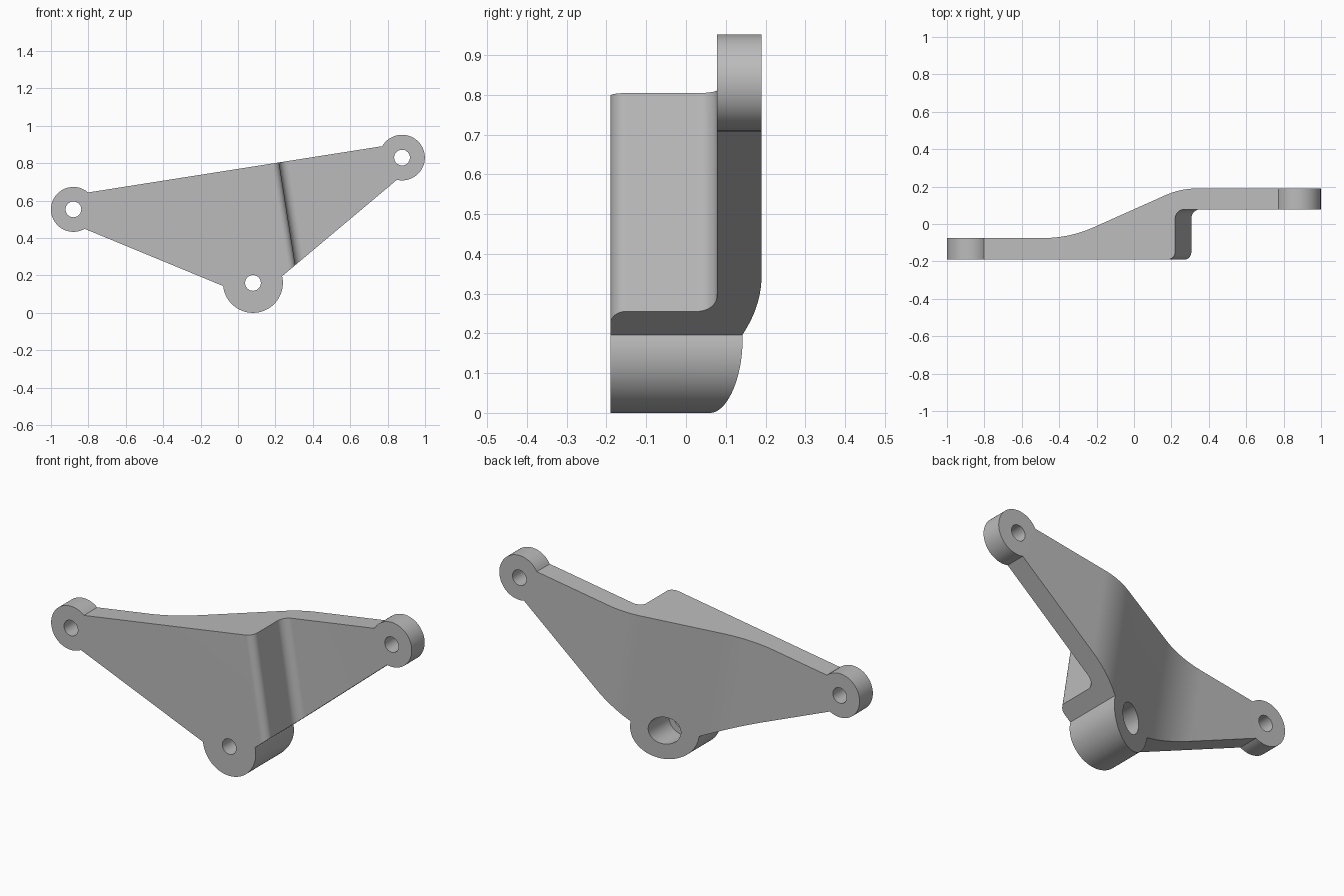
import bpy
import bmesh
from math import cos, sin, radians, atan
from mathutils import Vector, Matrix

cube = bpy.data.objects.get("Cube")
if cube:
    bpy.data.objects.remove(cube, do_unlink=True)

TILT = atan(0.158)      # slope of the top edge
TOP = 0.768             # height of the top edge at x = 0


def arc(x, z, r, start, end, steps=48):
    """Points of an arc, angles in degrees."""
    angles = [radians(start + (end - start) * i / steps) for i in range(steps + 1)]
    return [(x + r * cos(a), z + r * sin(a)) for a in angles]


def rounded(corners, steps=12):
    """Polygon whose corners are rounded by a tangent length each."""
    pts = []
    for i, (x, y, t) in enumerate(corners):
        c = Vector((x, y))
        if t == 0:
            pts.append(c)
            continue
        prev, nxt = corners[i - 1], corners[(i + 1) % len(corners)]
        a = (Vector(prev[:2]) - c).normalized()
        b = (Vector(nxt[:2]) - c).normalized()
        centre = c + (a + b) * t / (1 + a.dot(b))
        p, q = c + a * t - centre, c + b * t - centre
        for k in range(steps + 1):
            pts.append(centre + p.lerp(q, k / steps).normalized() * p.length)
    return pts


def prism(name, points, direction):
    """Closed solid made by sweeping a flat outline along a direction."""
    bm = bmesh.new()
    face = bm.faces.new([bm.verts.new(p) for p in points])
    out = bmesh.ops.extrude_face_region(bm, geom=[face])
    moved = [v for v in out["geom"] if isinstance(v, bmesh.types.BMVert)]
    bmesh.ops.translate(bm, verts=moved, vec=direction)
    bmesh.ops.recalc_face_normals(bm, faces=bm.faces[:])
    mesh = bpy.data.meshes.new(name)
    bm.to_mesh(mesh)
    bm.free()
    obj = bpy.data.objects.new(name, mesh)
    bpy.context.collection.objects.link(obj)
    return obj


def combine(target, tool, operation):
    """Apply a boolean and discard the tool."""
    tool.hide_render = True
    mod = target.modifiers.new(tool.name, "BOOLEAN")
    mod.object, mod.operation, mod.solver = tool, operation, "EXACT"
    bpy.context.view_layer.objects.active = target
    bpy.ops.object.modifier_apply(modifier=mod.name)
    bpy.data.objects.remove(tool, do_unlink=True)


# Front outline: three round lugs joined by straight edges
left, right, lower = (-0.88, 0.553), (0.877, 0.83), (0.08, 0.16)
outline = (arc(*left, 0.12, 49, 300)
           + arc(*lower, 0.16, 186, 373)
           + arc(*right, 0.122, -103, 150))
bracket = prism("bracket", [(x, -0.5, z) for x, z in outline], (0, 1, 0))

# Stepped plan section, swept square to the sloping top edge
section = rounded([
    (-1.5, -0.19, 0), (0.22, -0.19, 0.04), (0.22, 0.078, 0.05), (1.5, 0.078, 0),
    (1.5, 0.19, 0), (0.249, 0.19, 0.09), (-0.344, -0.075, 0.14), (-1.5, -0.075, 0)])
step = prism("step_section", [(x / cos(TILT), y, -1.5) for x, y in section], (0, 0, 3))
step.data.transform(Matrix.Translation((0, 0, TOP)) @ Matrix.Rotation(-TILT, 4, "Y"))
combine(bracket, step, "INTERSECT")

# Bolt holes, and the wide recess behind the lower one
for name, centre, radius, start in (
        ("left_hole", left, 0.042, -0.6), ("right_hole", right, 0.042, -0.6),
        ("lower_hole", lower, 0.042, -0.6), ("lower_recess", lower, 0.076, -0.075)):
    circle = arc(*centre, radius, 0, 360)[:-1]
    hole = prism(name, [(x, start, z) for x, z in circle], (0, 1.2, 0))
    combine(bracket, hole, "DIFFERENCE")

# Plain grey finish
grey = bpy.data.materials.new("plain_grey")
grey.use_nodes = True
colour = (0.5, 0.5, 0.5, 1)
grey.diffuse_color = colour
grey.node_tree.nodes["Principled BSDF"].inputs["Base Color"].default_value = colour
bracket.data.materials.clear()
bracket.data.materials.append(grey)

# Smooth the curved faces, keep the edges sharp
bpy.ops.object.select_all(action="DESELECT")
bracket.select_set(True)
bpy.context.view_layer.objects.active = bracket
bpy.ops.object.shade_smooth_by_angle(angle=radians(25))
